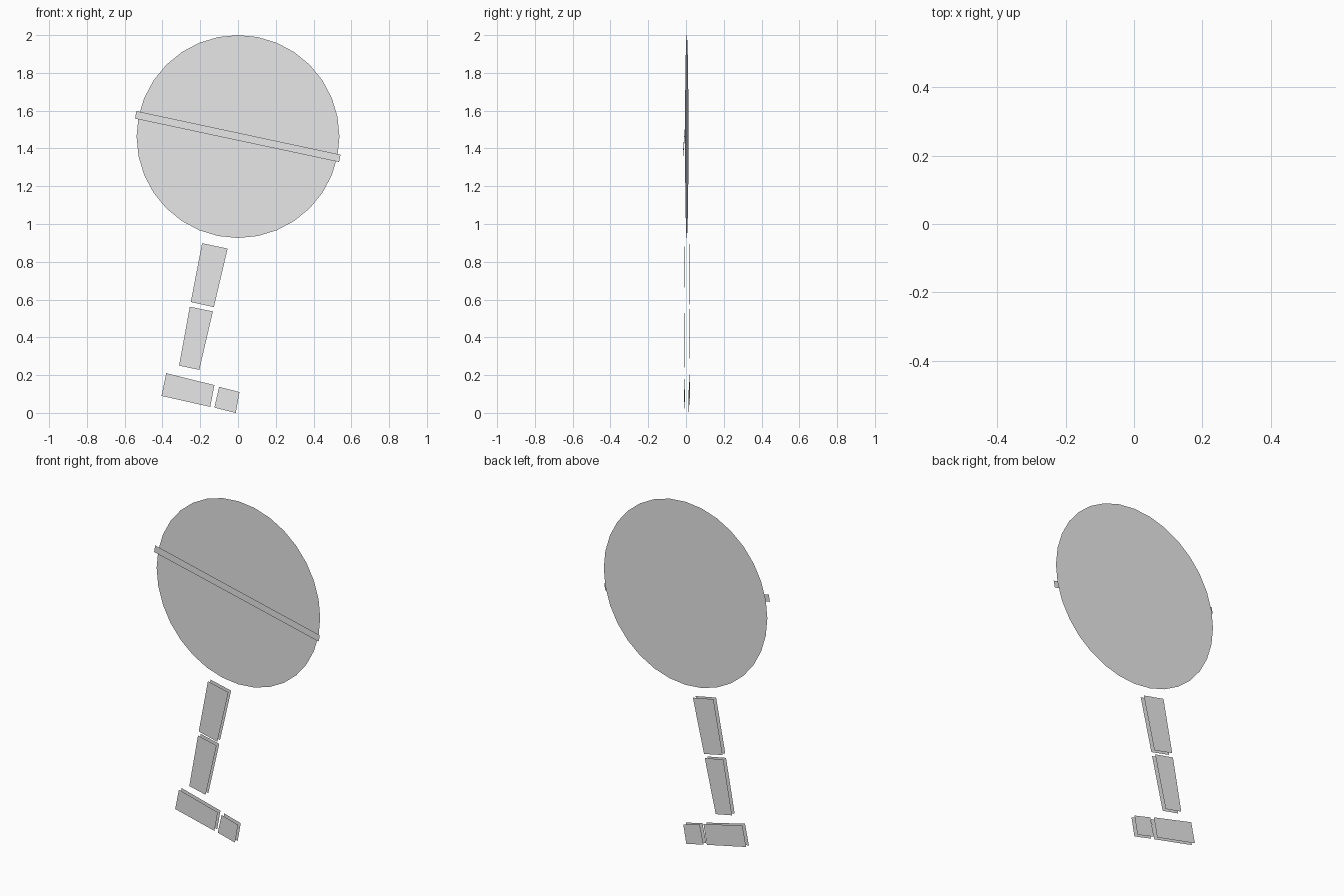
import bpy, math

if "Cube" in bpy.data.objects:
    bpy.data.objects.remove(bpy.data.objects["Cube"])

grey = bpy.data.materials.new("light_grey")
grey.diffuse_color = (0.8, 0.8, 0.8, 1)
grey.use_nodes = True
grey.node_tree.nodes["Principled BSDF"].inputs["Base Color"].default_value = grey.diffuse_color
TILT = -0.0168  # the whole figure is turned slightly about z


def sheet(name, outline, offset, front=True):
    """Flat one-sided panel from an x, z outline, lying on the tilted plane."""
    verts = [(x, offset + TILT * x, z) for x, z in outline]
    order = list(range(len(verts)))
    # outlines run clockwise seen from the front
    if front:
        order.reverse()
    mesh = bpy.data.meshes.new(name)
    mesh.from_pydata(verts, [], [order])
    mesh.materials.append(grey)
    obj = bpy.data.objects.new(name, mesh)
    bpy.context.collection.objects.link(obj)
    return obj


# Round body
R, CZ, N = 0.537, 1.463, 32
circle = [(R * math.sin(2 * math.pi * i / N), CZ + R * math.cos(2 * math.pi * i / N))
          for i in range(N)]
sheet("body_disc", circle, 0.004)

# Slanted band across the front of the body
sheet("body_band", [(-0.538, 1.598), (0.543, 1.367), (0.535, 1.328), (-0.545, 1.558)], -0.008)

# Leg pieces, each a pair of front and back sheets
leg = {
    "upper_leg": [(-0.19, 0.898), (-0.055, 0.87), (-0.128, 0.56), (-0.25, 0.587)],
    "lower_leg": [(-0.255, 0.562), (-0.133, 0.537), (-0.205, 0.228), (-0.312, 0.25)],
    "foot": [(-0.38, 0.21), (-0.125, 0.147), (-0.147, 0.032), (-0.405, 0.09)],
    "toe": [(-0.10, 0.138), (0.008, 0.11), (-0.012, 0.0), (-0.125, 0.028)],
}
for name, outline in leg.items():
    sheet(name + "_front", outline, -0.011)
    sheet(name + "_back", outline, 0.014, front=False)
